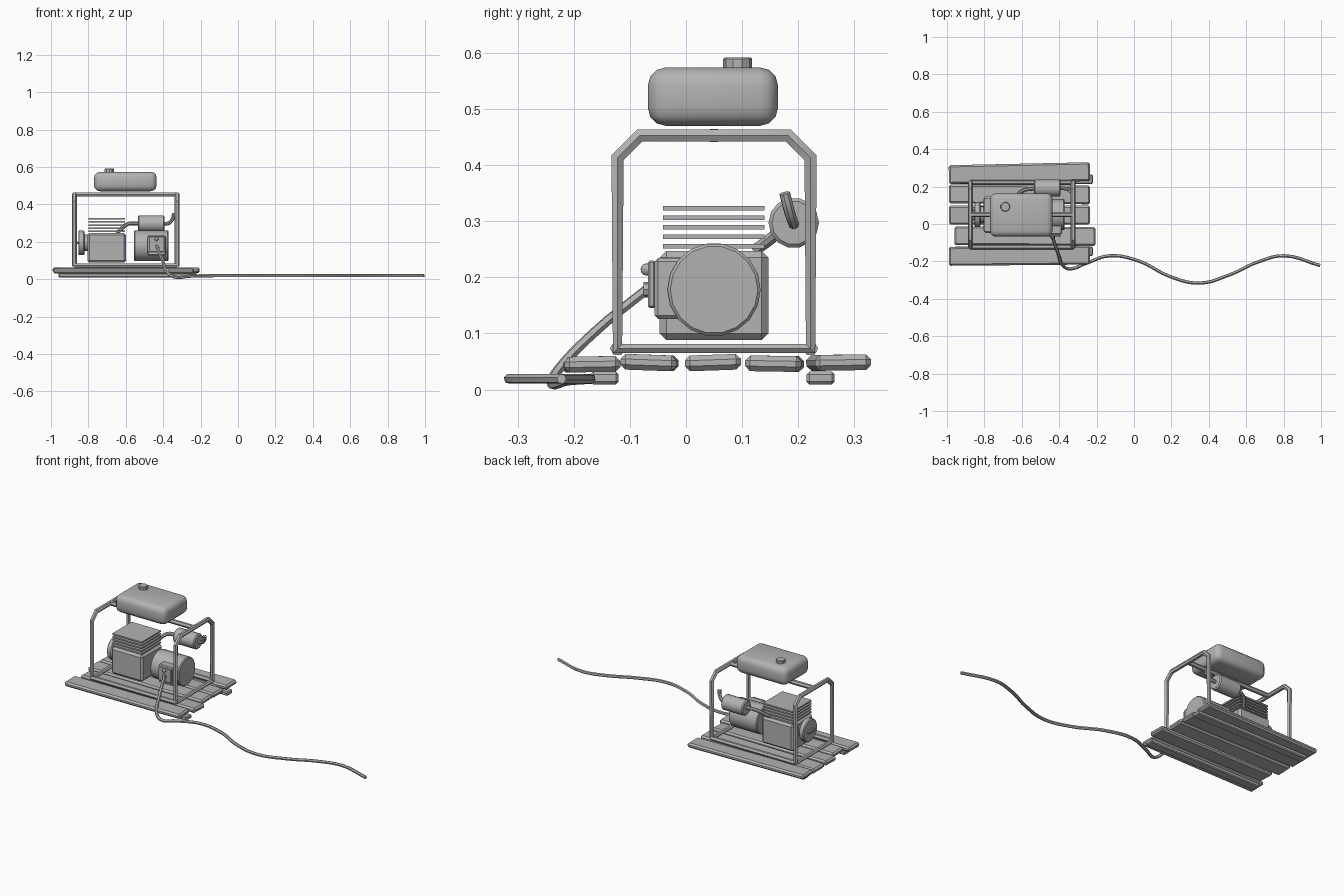
import bpy, math
from mathutils import Vector

cube = bpy.data.objects.get("Cube")
if cube:
    bpy.data.objects.remove(cube, do_unlink=True)

grey = bpy.data.materials.new("plain_grey")
grey.use_nodes = True
grey.diffuse_color = (0.45, 0.45, 0.45, 1)
grey.node_tree.nodes["Principled BSDF"].inputs["Base Color"].default_value = (0.45, 0.45, 0.45, 1)


def finish(obj, name, bevel=0, segments=1, angle=30):
    obj.name = name
    obj.data.materials.append(grey)
    if bevel:
        mod = obj.modifiers.new("bevel", "BEVEL")
        mod.width, mod.segments = bevel, segments
        mod.limit_method, mod.angle_limit = "ANGLE", math.radians(50)
        bpy.ops.object.modifier_apply(modifier=mod.name)
    bpy.ops.object.shade_smooth_by_angle(angle=math.radians(angle))
    return obj


def box(name, x, y, z, bevel=0, segments=1, tilt=0, turn=0):
    """Box given by its x, y and z ranges."""
    bpy.ops.mesh.primitive_cube_add(
        size=1, location=[sum(r) / 2 for r in (x, y, z)],
        rotation=(math.radians(tilt), 0, math.radians(turn)))
    obj = bpy.context.object
    obj.scale = [r[1] - r[0] for r in (x, y, z)]
    bpy.ops.object.transform_apply(location=False, rotation=False, scale=True)
    return finish(obj, name, bevel, segments)


def drum(name, centre, radius, depth, axis="X", sides=18, bevel=0):
    rot = {"X": (0, math.pi / 2, 0), "Y": (math.pi / 2, 0, 0), "Z": (0, 0, 0)}[axis]
    bpy.ops.mesh.primitive_cylinder_add(vertices=sides, radius=radius, depth=depth,
                                        location=centre, rotation=rot)
    return finish(bpy.context.object, name, bevel)


def tube(name, points, radius, smooth=True, closed=False, sides=6):
    curve = bpy.data.curves.new(name, "CURVE")
    curve.dimensions = "3D"
    curve.bevel_depth, curve.bevel_resolution = radius, (sides - 4) // 2
    curve.use_fill_caps = True
    curve.resolution_u = 5
    spline = curve.splines.new("BEZIER" if smooth else "POLY")
    pts = spline.bezier_points if smooth else spline.points
    pts.add(len(points) - 1)
    for p, co in zip(pts, points):
        if smooth:
            p.co = co
            p.handle_left_type = p.handle_right_type = "AUTO"
        else:
            p.co = (*co, 1)
    spline.use_cyclic_u = closed
    obj = bpy.data.objects.new(name, curve)
    bpy.context.collection.objects.link(obj)
    bpy.ops.object.select_all(action="DESELECT")
    obj.select_set(True)
    bpy.context.view_layer.objects.active = obj
    bpy.ops.object.convert(target="MESH")
    return finish(bpy.context.object, name, angle=35)


# Pallet: uneven slats on two runners
slats = [(-0.99, -0.17, 0.045, 1, 0.5), (-0.96, -0.065, 0.048, -2, -0.3),
         (-0.99, 0.048, 0.048, 2, 0), (-0.99, 0.158, 0.046, -1, -0.4),
         (-0.99, 0.272, 0.048, 1, 1.2)]
for i, (x, y, z, tilt, turn) in enumerate(slats):
    box(f"pallet_slat_{i + 1}", (x, x + 0.755), (y - 0.05, y + 0.05),
        (z - 0.014, z + 0.014), 0.009, 1, tilt, turn)
for side, y in (("front", -0.145), ("back", 0.24)):
    box(f"pallet_runner_{side}", (-0.96, -0.22), (y - 0.025, y + 0.025), (0.009, 0.032), 0.005)

# Tube frame: two hoops, lower rails and a tank rail
cy, half, low, top, cut = 0.05, 0.172, 0.073, 0.453, 0.04
hoop = [(-half, low), (-half, top - cut), (-half + cut, top),
        (half - cut, top), (half, top - cut), (half, low)]
for side, x in (("right", -0.875), ("left", -0.325)):
    tube(f"frame_hoop_{side}", [(x, cy + y, z) for y, z in hoop], 0.0135,
         smooth=False, closed=True)
for name, y, z in (("lower_rail_front", cy - half, low), ("lower_rail_back", cy + half, low),
                   ("tank_rail", cy, top)):
    tube(name, [(-0.875, y, z), (-0.325, y, z)], 0.0135, smooth=False)

# Fuel tank and cap
box("fuel_tank", (-0.77, -0.435), (-0.068, 0.164), (0.47, 0.574), 0.032, 3)
drum("fuel_cap", (-0.688, 0.092, 0.58), 0.026, 0.024, "Z", 10, 0.003)

# Engine block, cooling fins and recoil starter
box("engine_block", (-0.805, -0.598), (-0.047, 0.147), (0.088, 0.247), 0.012)
for i in range(5):
    z = 0.255 + 0.017 * i
    box(f"cooling_fin_{i + 1}", (-0.798, -0.605), (-0.041, 0.14), (z - 0.004, z + 0.004))
drum("starter_housing", (-0.838, cy, 0.194), 0.067, 0.032, bevel=0.005)
drum("starter_hub", (-0.812, cy, 0.194), 0.045, 0.025)
box("starter_handle", (-0.868, -0.852), (0.02, 0.08), (0.187, 0.201), 0.004)

# Generator drum and socket panel
drum("generator_drum", (-0.464, cy, 0.178), 0.083, 0.186, bevel=0.005)
box("socket_box", (-0.485, -0.385), (-0.056, 0.0), (0.126, 0.234), 0.006)
box("socket_plate", (-0.478, -0.392), (-0.068, -0.054), (0.145, 0.23), 0.004)
bpy.ops.mesh.primitive_uv_sphere_add(segments=10, ring_count=6, radius=0.011,
                                     location=(-0.436, -0.07, 0.214))
finish(bpy.context.object, "indicator_knob")
drum("cable_plug", (-0.436, -0.07, 0.178), 0.014, 0.012, "Y", 8)

# Muffler with inlet and outlet pipes
drum("muffler", (-0.464, 0.192, 0.297), 0.045, 0.142, sides=14, bevel=0.006)
tube("exhaust_inlet", [(-0.645, 0.125, 0.25), (-0.625, 0.15, 0.268),
                       (-0.59, 0.18, 0.295), (-0.53, 0.19, 0.298)], 0.011, sides=8)
tube("exhaust_outlet", [(-0.4, 0.192, 0.295), (-0.37, 0.19, 0.3),
                        (-0.35, 0.183, 0.322), (-0.343, 0.176, 0.35)], 0.01, sides=8)

# Power cable dropping to the ground and trailing off in waves
tube("power_cable", [(-0.436, -0.068, 0.18), (-0.405, -0.16, 0.105), (-0.375, -0.228, 0.035),
                     (-0.34, -0.24, 0.012), (-0.26, -0.212, 0.016), (-0.13, -0.17, 0.019),
                     (0.03, -0.2, 0.019), (0.19, -0.28, 0.019), (0.35, -0.316, 0.019),
                     (0.51, -0.272, 0.019), (0.67, -0.2, 0.019), (0.8, -0.17, 0.019),
                     (0.995, -0.222, 0.019)], 0.009, sides=6)
